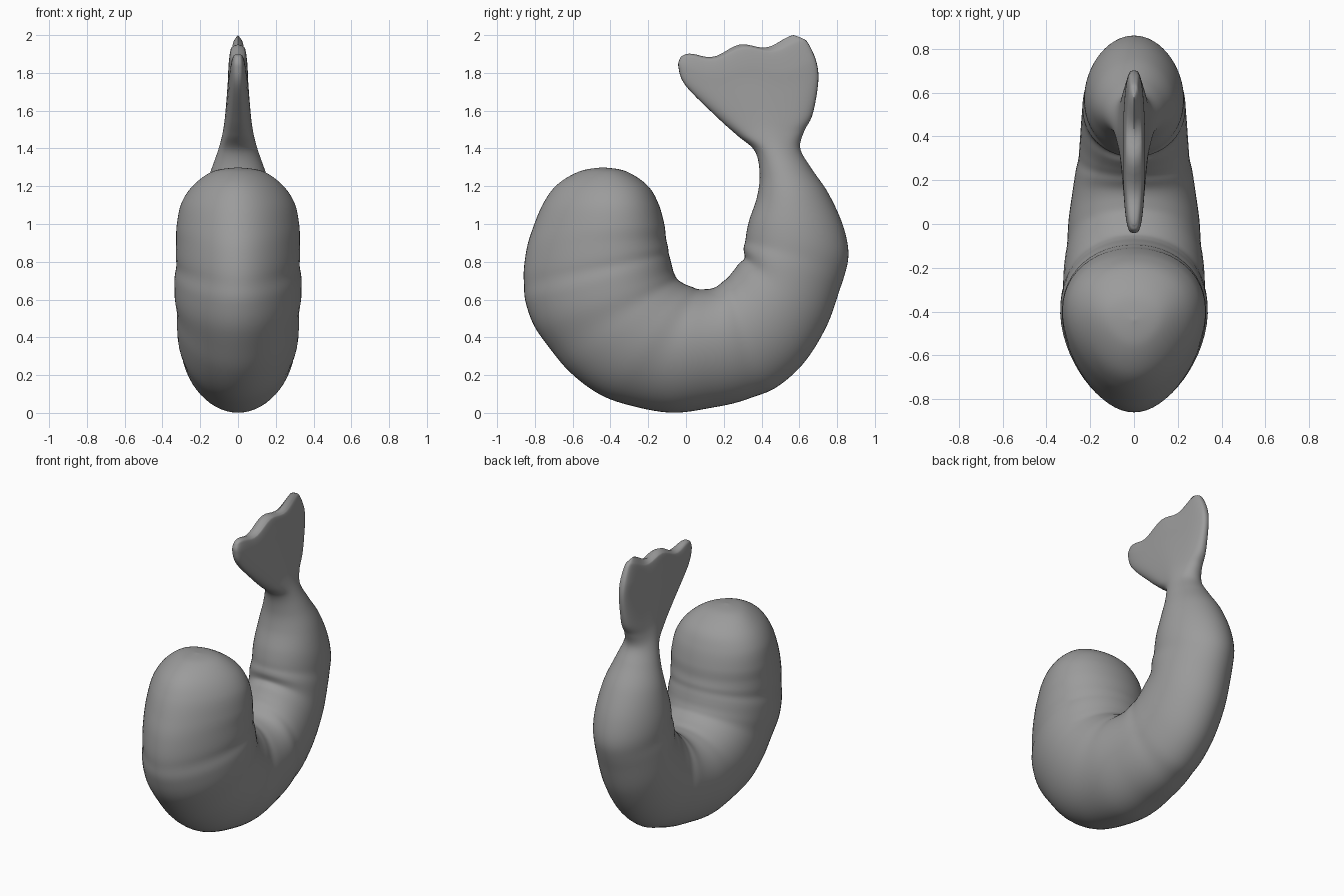
import bpy, bmesh
from math import sin, cos, pi, exp, copysign
from mathutils import Vector

if "Cube" in bpy.data.objects:
    bpy.data.objects.remove(bpy.data.objects["Cube"])

# Body sections: outer y, outer z, inner y, inner z, half width
BODY = [
    (-.44, 1.30, -.44, 1.30, 0), (-.56, 1.28, -.32, 1.28, .13),
    (-.68, 1.21, -.205, 1.205, .235), (-.755, 1.11, -.147, 1.11, .30),
    (-.81, .98, -.115, 1.0, .325), (-.845, .86, -.105, .92, .328),
    (-.862, .70, -.09, .86, .332), (-.845, .57, -.077, .79, .337),
    (-.78, .42, -.06, .735, .335), (-.62, .22, -.02, .69, .325),
    (-.40, .07, .04, .665, .317), (-.10, .002, .10, .655, .30),
    (.15, .03, .155, .665, .28), (.32, .07, .20, .70, .265),
    (.47, .13, .245, .745, .25), (.62, .26, .28, .79, .243),
    (.74, .45, .31, .82, .237), (.81, .64, .305, .87, .235),
    (.86, .81, .315, .93, .23), (.835, .98, .335, 1.02, .22),
    (.755, 1.16, .375, 1.14, .19), (.66, 1.30, .39, 1.26, .145),
    (.605, 1.40, .365, 1.385, .105)]
# Tail fan sections, same layout
FAN = [
    (.625, 1.49, .27, 1.47, .082), (.67, 1.58, .17, 1.56, .069),
    (.70, 1.75, .00, 1.73, .055), (.69, 1.86, -.04, 1.83, .05),
    (.645, 1.96, -.03, 1.88, .04), (.61, 1.985, -.01, 1.895, .028),
    (.57, 2.0, .0, 1.9, 0)]
CREASES = (6.2, 8.5, 10.4, 13.4, 17.7)   # grooves between the shell segments
SIDES, STEPS = 56, 8
S = BODY + FAN


def section(u):
    """Smoothly interpolated section at position u."""
    i = min(int(u), len(S) - 2)
    f = u - i
    a, b, c, d = (S[max(0, min(len(S) - 1, i + k))] for k in (-1, 0, 1, 2))
    return [.5 * (2 * q + (r - p) * f + (2 * p - 5 * q + 4 * r - s) * f * f
                  + (3 * q - p - 3 * r + s) * f ** 3)
            for p, q, r, s in zip(a, b, c, d)]


bm = bmesh.new()
rings = []
for n in range((len(S) - 1) * STEPS + 1):
    u = n / STEPS
    yo, zo, yi, zi, w = section(u)
    groove = 1 - .018 * sum(exp(-((u - c) / .4) ** 2) for c in CREASES)
    k = max(0, min(1, (u - len(BODY) + 1) / 4))      # 0 on the body, 1 on the fan
    egg = .08 + .13 * max(0, min(1, (10 - u) / 4))   # head end is narrower outside
    outer, inner = Vector((0, yo, zo)), Vector((0, yi, zi))
    mid, half = (outer + inner) / 2, (outer - inner) / 2
    ring = []
    for j in range(SIDES):
        t = 2 * pi * j / SIDES
        across = copysign(abs(sin(t)) ** (1 - .45 * k), sin(t)) if j % (SIDES // 2) else 0
        p = mid + half * cos(t) * (1 + (groove - 1) * .6)
        p.x = max(w, 0) * across * groove * (1 - egg * (1 - k) * cos(t)) / (1 + egg * egg / 2)
        p.z -= .04 * k * sin(pi * (1 + cos(t))) ** 2   # fan lobes
        ring.append(bm.verts.new(p))
    rings.append(ring)
for a, b in zip(rings, rings[1:]):
    for j in range(SIDES):
        m = (j + 1) % SIDES
        bm.faces.new((a[j], a[m], b[m], b[j]))
bmesh.ops.remove_doubles(bm, verts=bm.verts, dist=.0005)
bmesh.ops.recalc_face_normals(bm, faces=bm.faces)
for f in bm.faces:
    f.smooth = True
mesh = bpy.data.meshes.new("curled_tail_body")
bm.to_mesh(mesh)
bm.free()
body = bpy.data.objects.new("curled_tail_body", mesh)
bpy.context.collection.objects.link(body)

# Dark grey shell
shell = bpy.data.materials.new("dark_grey")
shell.diffuse_color = (.33, .33, .33, 1)
shell.use_nodes = True
shell.node_tree.nodes["Principled BSDF"].inputs["Base Color"].default_value = shell.diffuse_color
mesh.materials.append(shell)
